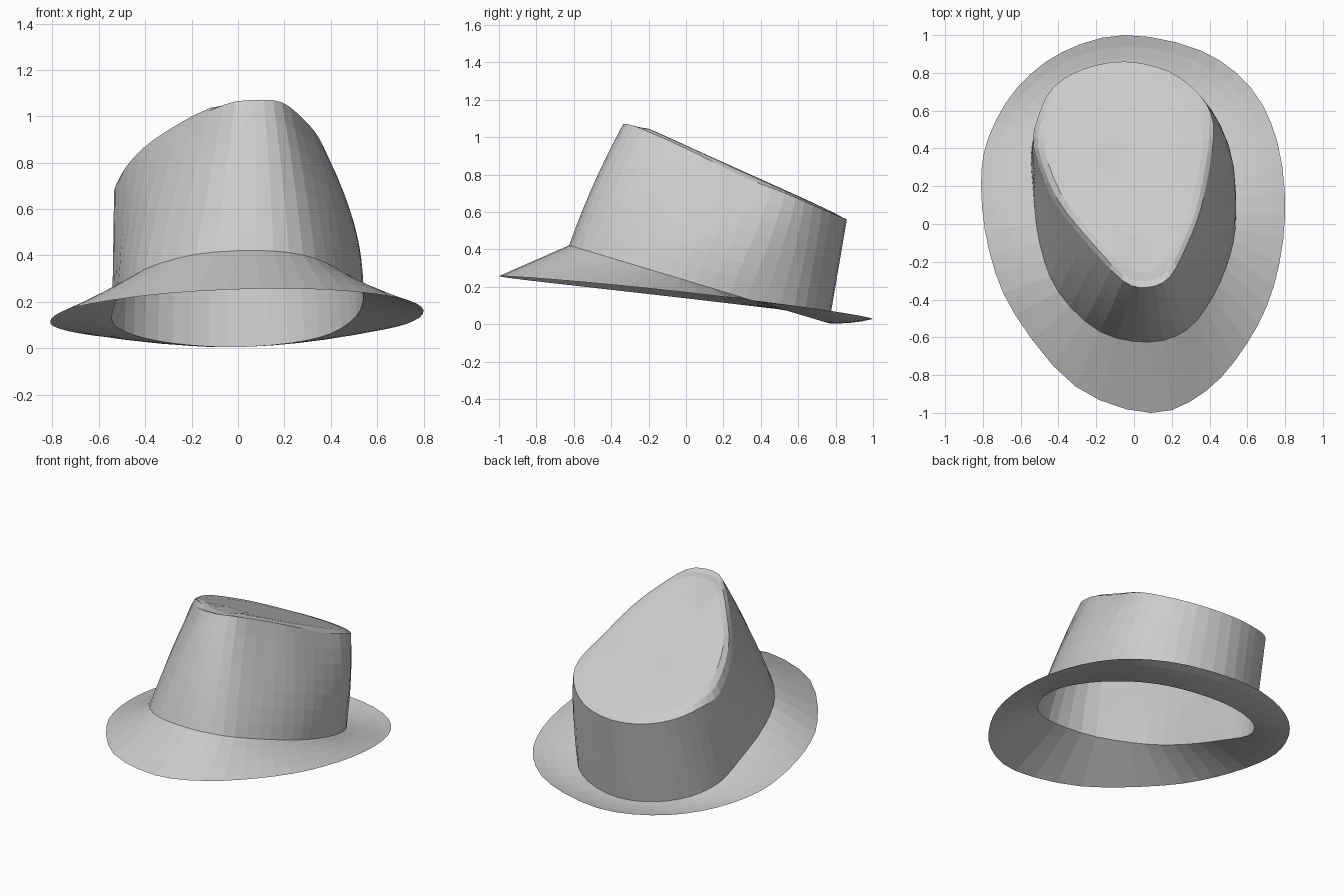
import bpy
from mathutils import Vector

if "Cube" in bpy.data.objects:
    bpy.data.objects.remove(bpy.data.objects["Cube"])

N = 48  # points around every ring

# Outlines, counter-clockwise from the front: brim edge, crown base, crown rim
BRIM = [(.09, -1), (.38, -.885), (.6, -.63), (.74, -.33), (.8, .05), (.76, .43),
        (.62, .72), (.35, .92), (-.05, 1), (-.38, .91), (-.62, .72), (-.77, .46),
        (-.81, .2), (-.765, -.15), (-.63, -.48), (-.31, -.86)]
BASE = [(.08, -.625), (.28, -.56), (.42, -.38), (.51, -.16), (.54, .05), (.51, .32),
        (.4, .57), (.22, .71), (-.04, .765), (-.28, .71), (-.45, .59), (-.54, .42),
        (-.535, .2), (-.5, -.1), (-.4, -.36), (-.18, -.57)]
RIM = [(.07, -.335, 1.07), (.19, -.28, 1.06), (.285, -.1, .985), (.35, .07, .905),
       (.4, .3, .79), (.42, .53, .7), (.35, .68, .635), (.18, .81, .58),
       (-.05, .86, .56), (-.27, .82, .575), (-.43, .72, .615), (-.51, .56, .655),
       (-.53, .4, .695), (-.43, .13, .815), (-.26, -.09, .95), (-.06, -.3, 1.05)]


def smooth_loop(points):
    """Closed Catmull-Rom curve through the points, N samples."""
    p = [Vector(q) for q in points]
    n, out = len(p), []
    for i in range(N):
        s = i * n / N
        k, t = int(s), s - int(s)
        a, b, c, d = (p[(k + j) % n] for j in (-1, 0, 1, 2))
        out.append(.5 * (2 * b + (c - a) * t + (2 * a - 5 * b + 4 * c - d) * t ** 2
                         + (3 * b - a - 3 * c + d) * t ** 3))
    return out


def loft(name, rings, centre=None):
    """Skin successive rings with quads, optionally closing to a centre point."""
    verts = [v for r in rings for v in r]
    faces = []
    for r in range(len(rings) - 1):
        for i in range(N):
            j = (i + 1) % N
            faces.append((r * N + i, r * N + j, (r + 1) * N + j, (r + 1) * N + i))
    if centre is not None:
        o = (len(rings) - 1) * N
        verts.append(centre)
        faces += [(o + i, o + (i + 1) % N, len(verts) - 1) for i in range(N)]
    mesh = bpy.data.meshes.new(name)
    mesh.from_pydata(verts, [], faces)
    ob = bpy.data.objects.new(name, mesh)
    bpy.context.collection.objects.link(ob)
    return ob


brim = [Vector((v.x, v.y, .255 - .113 * (v.y + 1) + .02 * v.x + .012 * (1 - v.y ** 2)))
        for v in smooth_loop(BRIM)]
base = [Vector((v.x, v.y, max(.004, .42 - .3 * (v.y + .62)))) for v in smooth_loop(BASE)]
rim = smooth_loop(RIM)

# Brim: sloping down in front, dipping slightly at the back
rings = []
for t in (0, .25, .5, .75, 1):
    ring = [a.lerp(b, t) for a, b in zip(brim, base)]
    for v in ring:
        v.z = max(0, v.z - .04 * t * (1 - t) * max(0, v.y))
    rings.append(ring)
loft("brim", rings)

# Crown wall: bulges gently outward on the right and front, fading towards the back
rings = []
for k in range(8):
    t = k / 7
    ring = []
    for a, b in zip(base, rim):
        v = a.lerp(b, t)
        out = Vector((a.x, a.y - .1, 0)).normalized()
        fade = min(1, max(0, (.75 - a.y) / .5))
        bulge = .16 * max(0, out.x, -.4 * out.y) * fade
        ring.append(v + out * bulge * t * (1 - t))
    rings.append(ring)
loft("crown_wall", rings)

# Crown top: bevelled rim strip rising to a nearly flat slanted panel
middle = Vector((-.05, .35, .795))
rings = [rim]
for f, w in ((.95, .6), (.88, .9), (.6, 1), (.3, 1)):
    ring = []
    for r in rim:
        v = middle.lerp(r, f)
        panel = min(1.045, .955 - .45 * v.y)
        v.z = r.z * (1 - w) + panel * w if f > .8 else panel
        ring.append(v)
    rings.append(ring)
loft("crown_top", rings, middle)
